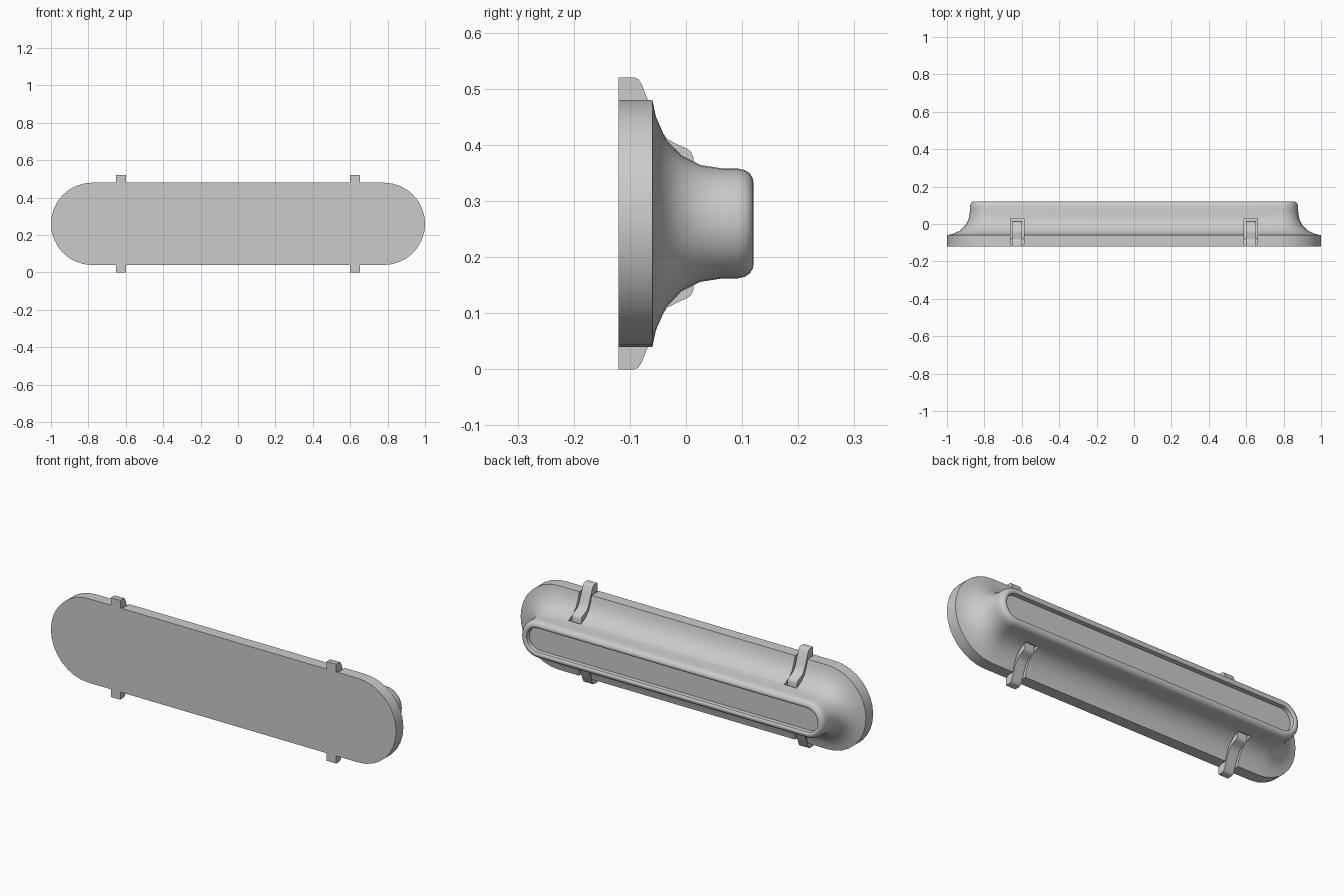
import bpy, bmesh
from math import pi, sin, cos

if "Cube" in bpy.data.objects:
    bpy.data.objects.remove(bpy.data.objects["Cube"])

ZC = 0.26      # centre height
XC = 0.78      # centre of the rounded ends
SEG = 16       # segments per rounded end


def make_object(name, bm):
    bmesh.ops.recalc_face_normals(bm, faces=bm.faces[:])
    me = bpy.data.meshes.new(name)
    bm.to_mesh(me)
    bm.free()
    ob = bpy.data.objects.new(name, me)
    bpy.context.collection.objects.link(ob)
    return ob


def smooth(ob, angle=35):
    bpy.ops.object.select_all(action='DESELECT')
    ob.select_set(True)
    bpy.context.view_layer.objects.active = ob
    bpy.ops.object.shade_smooth_by_angle(angle=angle * pi / 180)


def stadium(bm, y, r):
    ring = []
    for side in (0, 1):
        for i in range(SEG + 1):
            a = -pi / 2 + pi * (i / SEG + side)
            cx = XC if side == 0 else -XC
            ring.append(bm.verts.new((cx + r * cos(a), y, ZC + r * sin(a))))
    return ring


def strip(name, profile, x, width, sign):
    """Side profile of (y, offset from centre height), extruded along x."""
    bm = bmesh.new()
    ends = [[bm.verts.new((x + s * width / 2, y, ZC + sign * h)) for y, h in profile]
            for s in (-1, 1)]
    bm.faces.new(ends[0])
    bm.faces.new(ends[1])
    n = len(profile)
    for i in range(n):
        j = (i + 1) % n
        bm.faces.new((ends[0][i], ends[0][j], ends[1][j], ends[1][i]))
    return make_object(name, bm)


# Housing: plate edge, concave flare, rounded rim, recessed panel (y, radius)
profile = [(-0.12, 0.22), (-0.06, 0.22), (-0.0535, 0.19), (-0.036, 0.15),
           (-0.008, 0.121), (0.026, 0.104), (0.065, 0.098), (0.092, 0.098),
           (0.105, 0.095), (0.114, 0.089), (0.119, 0.08), (0.12, 0.074),
           (0.118, 0.067), (0.114, 0.063), (0.092, 0.062)]
bm = bmesh.new()
rings = [stadium(bm, y, r) for y, r in profile]
for a, b in zip(rings, rings[1:]):
    for i in range(len(a)):
        j = (i + 1) % len(a)
        bm.faces.new((a[i], a[j], b[j], b[i]))
bm.faces.new(rings[0])
bm.faces.new(rings[-1])
housing = make_object("housing", bm)

# Clips and the pockets they sit in
clip_profile = [(-0.12, 0.26), (-0.092, 0.26), (-0.085, 0.257), (-0.079, 0.248),
                (-0.056, 0.19), (-0.046, 0.167), (-0.033, 0.15), (-0.018, 0.142),
                (0.0, 0.134), (0.009, 0.128), (0.013, 0.118), (0.013, 0.088),
                (-0.02, 0.1), (-0.06, 0.13), (-0.075, 0.18), (-0.12, 0.2)]
slot_profile = [(-0.11, 0.3), (0.03, 0.3), (0.03, 0.09), (-0.015, 0.098),
                (-0.055, 0.125), (-0.08, 0.19), (-0.11, 0.205)]
for x in (-0.625, 0.625):
    for sign in (-1, 1):
        cutter = strip("slot_cutter", slot_profile, x, 0.072, sign)
        cutter.hide_render = True
        mod = housing.modifiers.new("slot", 'BOOLEAN')
        mod.operation = 'DIFFERENCE'
        mod.solver = 'EXACT'
        mod.object = cutter
        bpy.context.view_layer.objects.active = housing
        bpy.ops.object.modifier_apply(modifier=mod.name)
        bpy.data.objects.remove(cutter)
        smooth(strip("clip", clip_profile, x, 0.055, sign))

smooth(housing)
